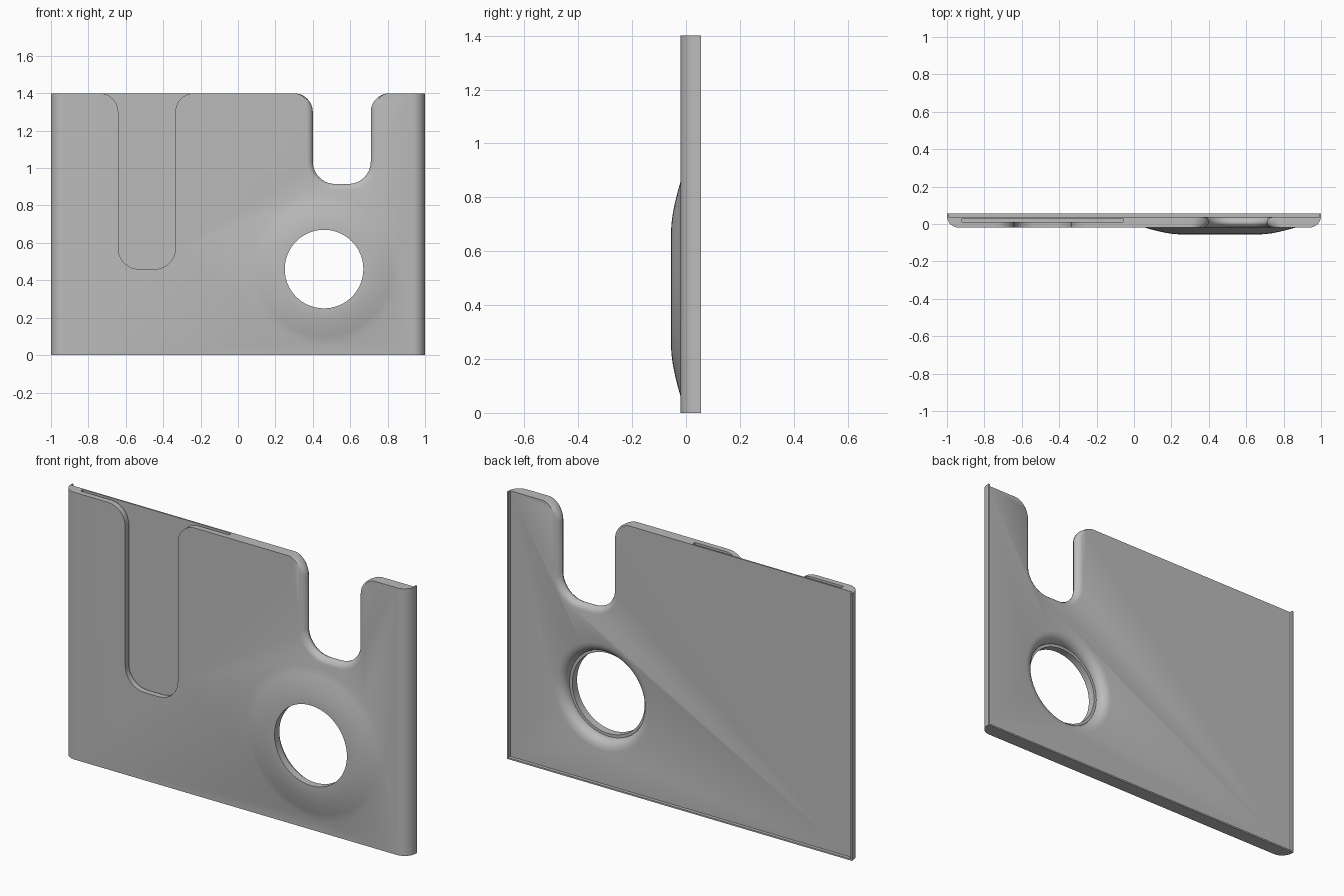
import bpy, bmesh, math

if "Cube" in bpy.data.objects:
    bpy.data.objects.remove(bpy.data.objects["Cube"])

grey = bpy.data.materials.new("plain_grey")
grey.diffuse_color = (0.5, 0.5, 0.5, 1)
grey.use_nodes = True
grey.node_tree.nodes["Principled BSDF"].inputs["Base Color"].default_value = grey.diffuse_color


def loft(name, rings):
    """Closed solid through rings of 3D points, capped at both ends."""
    bm = bmesh.new()
    rows = [[bm.verts.new(p) for p in ring] for ring in rings]
    n = len(rows[0])
    for a, b in zip(rows, rows[1:]):
        for i in range(n):
            j = (i + 1) % n
            bm.faces.new((a[i], a[j], b[j], b[i]))
    bm.faces.new(rows[0])
    bm.faces.new(rows[-1])
    bmesh.ops.recalc_face_normals(bm, faces=bm.faces)
    me = bpy.data.meshes.new(name)
    bm.to_mesh(me)
    bm.free()
    ob = bpy.data.objects.new(name, me)
    bpy.context.collection.objects.link(ob)
    me.materials.append(grey)
    return ob


def arc(cx, cz, r, a0, a1, n=10):
    return [(cx + r * math.cos(math.radians(a0 + (a1 - a0) * i / n)),
             cz + r * math.sin(math.radians(a0 + (a1 - a0) * i / n)))
            for i in range(n + 1)]


def box(name, x0, x1, y0, y1, z0, z1):
    return loft(name, [[(x0, y0, z), (x1, y0, z), (x1, y1, z), (x0, y1, z)]
                       for z in (z0, z1)])


def lathe(name, cx, cz, profile, n=96):
    """Turn (radius, y) pairs about an axis along y."""
    return loft(name, [[(cx + r * math.cos(math.tau * i / n), y,
                         cz + r * math.sin(math.tau * i / n)) for i in range(n)]
                       for r, y in profile])


def u_slot(name, x0, x1, bottom, r_low, layers, flare=0.1, top=1.4):
    """U-shaped cutter with flared mouth; layers are (y, outward offset)."""
    rings = []
    for y, o in layers:
        f, r = flare - o, r_low + o
        a, b, z = x0 - o, x1 + o, bottom - o
        pts = [(a - f, top + 0.1)]
        pts += arc(a - f, top - f, f, 90, 0)
        pts += arc(a + r, z + r, r, 180, 270)
        pts += arc(b - r, z + r, r, 270, 360)
        pts += arc(b + f, top - f, f, 180, 90)
        pts += [(b + f, top + 0.1)]
        rings.append([(px, y, pz) for px, pz in pts])
    return loft(name, rings)


def boolean(target, tool, op):
    tool.hide_render = True
    m = target.modifiers.new("bool", 'BOOLEAN')
    m.operation, m.object, m.solver = op, tool, 'EXACT'
    bpy.context.view_layer.objects.active = target
    bpy.ops.object.modifier_apply(modifier=m.name)
    bpy.data.objects.remove(tool)


# Plate with rounded front side edges
F, B, R = -0.02, 0.055, 0.065
prof = [(1, B), (-1, B)]
prof += arc(-1 + R, F + R, R, 180, 270)
prof += arc(1 - R, F + R, R, 270, 360)
plate = loft("holder_plate", [[(x, y, z) for x, y in prof] for z in (0, 1.4)])

# Back recess leaving a thin lip on the sides and bottom
FLOOR = 0.038
boolean(plate, box("back_recess", -0.992, 0.992, FLOOR, 0.2, 0.008, 1.6), 'DIFFERENCE')

# Domed ring on the front
dome = [(0.40, 0.0), (0.40, F), (0.36, -0.031), (0.32, -0.041), (0.28, -0.049),
        (0.25, -0.053), (0.225, -0.055)]
boolean(plate, lathe("dome_ring", 0.46, 0.46, dome), 'UNION')

# Round hole, flared towards the back
hole = [(0.21, -0.2), (0.21, -0.015), (0.225, -0.015), (0.226, 0.0), (0.232, 0.014),
        (0.243, 0.026), (0.258, 0.034), (0.278, FLOOR), (0.278, 0.2)]
boolean(plate, lathe("round_hole", 0.46, 0.46, hole), 'DIFFERENCE')

# Through notch with softened edges
layers = [(-0.1, 0.03), (F, 0.03), (-0.016, 0.017), (-0.008, 0.007), (0.004, 0),
          (0.014, 0), (0.026, 0.007), (0.034, 0.017), (FLOOR, 0.03), (0.2, 0.03)]
boolean(plate, u_slot("top_notch", 0.40, 0.71, 0.915, 0.12, layers), 'DIFFERENCE')

# Card pocket open at the top, and thumb cutout in its front wall
boolean(plate, box("card_pocket", -0.92, -0.06, 0.01, 0.03, 0.04, 1.6), 'DIFFERENCE')
boolean(plate, u_slot("thumb_cutout", -0.64, -0.335, 0.46, 0.11,
                      [(-0.1, 0), (0.02, 0)]), 'DIFFERENCE')

# Smooth curved faces, keep edges sharp
bpy.ops.object.select_all(action='DESELECT')
plate.select_set(True)
bpy.context.view_layer.objects.active = plate
bpy.ops.object.shade_smooth_by_angle(angle=math.radians(30))
